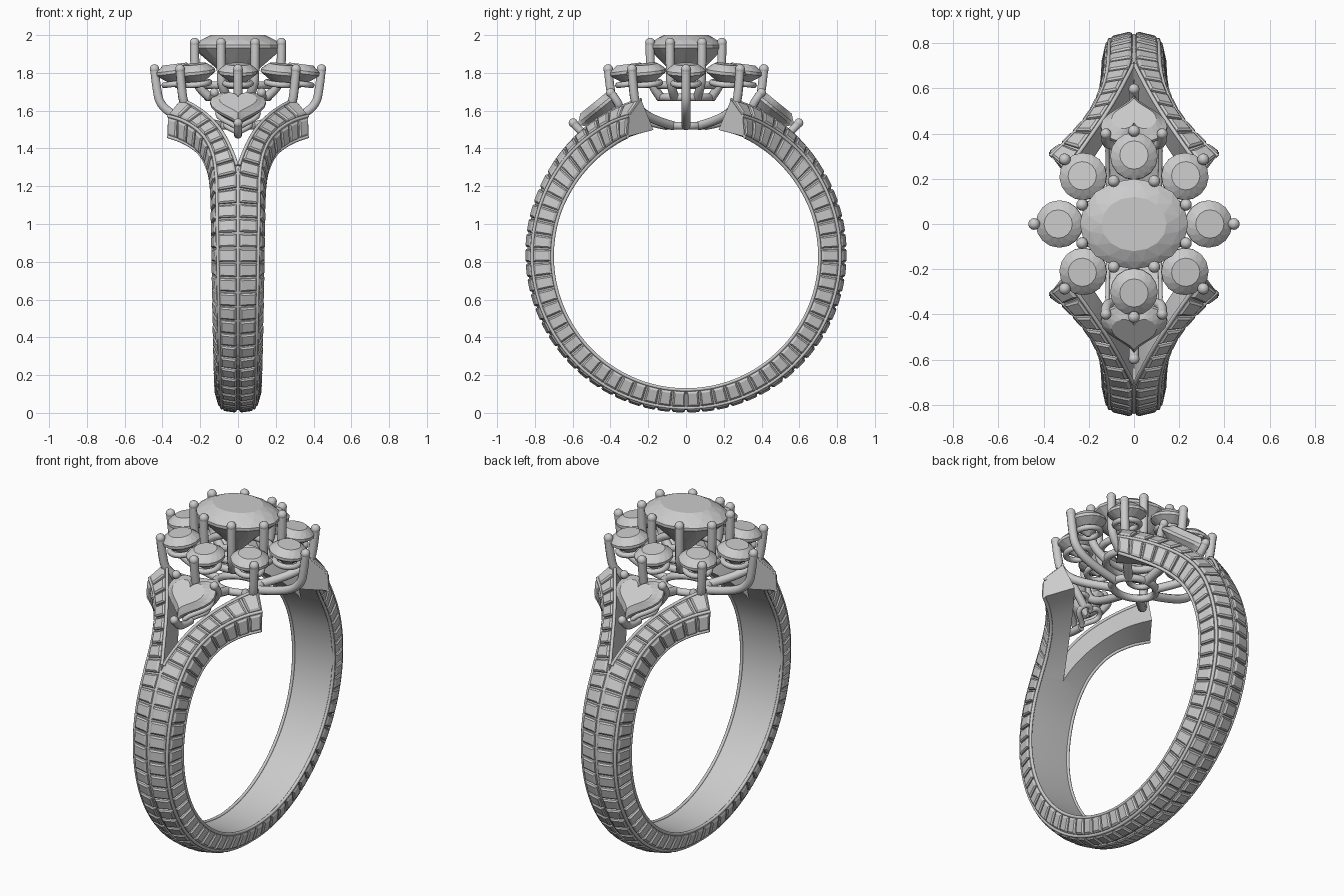
import bpy, bmesh, math
from mathutils import Vector, Matrix

if "Cube" in bpy.data.objects:
    bpy.data.objects.remove(bpy.data.objects["Cube"])
CZ = 0.83  # height of the finger-hole axis

def finish(name, bm, smooth=None, mirror=False):
    bmesh.ops.recalc_face_normals(bm, faces=bm.faces)
    me = bpy.data.meshes.new(name)
    bm.to_mesh(me)
    bm.free()
    ob = bpy.data.objects.new(name, me)
    bpy.context.collection.objects.link(ob)
    if mirror:
        m = ob.modifiers.new("mirror", 'MIRROR')
        m.use_axis = (True, True, False)
        m.merge_threshold = 0.0005
    if smooth:
        bpy.ops.object.select_all(action='DESELECT')
        ob.select_set(True)
        bpy.context.view_layer.objects.active = ob
        bpy.ops.object.shade_smooth_by_angle(angle=math.radians(smooth))
    return ob

def wires(name, paths, r, cyclic=False, mirror=False, poly=False):
    cu = bpy.data.curves.new(name, 'CURVE')
    cu.dimensions, cu.bevel_depth, cu.bevel_resolution = '3D', r, 3
    cu.use_fill_caps = True
    cu.resolution_u = 6
    for pts in paths:
        sp = cu.splines.new('POLY' if poly or cyclic else 'NURBS')
        sp.points.add(len(pts) - 1)
        for q, p in zip(sp.points, pts):
            q.co = (*p, 1)
        sp.use_cyclic_u = cyclic
        sp.use_endpoint_u = True
        sp.order_u = 3
        sp.use_smooth = True
    ob = bpy.data.objects.new(name, cu)
    bpy.context.collection.objects.link(ob)
    if mirror:
        ob.modifiers.new("mirror", 'MIRROR').use_axis = (True, True, False)
    bpy.ops.object.select_all(action='DESELECT')
    ob.select_set(True)
    bpy.context.view_layer.objects.active = ob
    bpy.ops.object.convert(target='MESH')

def tips(name, pts, r):
    bm = bmesh.new()
    for p in pts:
        bmesh.ops.create_uvsphere(bm, u_segments=14, v_segments=8, radius=r, matrix=Matrix.Translation(p))
    finish(name, bm, 60)

def ellipse(a, b, n=32, z=0.0):
    return [Vector((a * math.cos(i * 2 * math.pi / n), b * math.sin(i * 2 * math.pi / n), z)) for i in range(n)]

def gem(name, outline, mat, crown, pav, table=0.6):
    # faceted stone: table, crown, girdle, pavilion, culet; alternate rows are half-stepped
    bm, n, rows = bmesh.new(), len(outline), []
    spec = [(table, crown, 0), (0.86, crown * .55, 1), (1, .008, 0), (1, -.008, 0), (.5, -pav * .55, 1), (.08, -pav, 0)]
    for s, z, half in spec:
        row = []
        for i in range(n):
            p = outline[i].lerp(outline[(i + 1) % n], .5 * half) * s
            row.append(bm.verts.new(mat @ Vector((p.x, p.y, z))))
        rows.append(row)
    for k in range(5):
        a, b = rows[k], rows[k + 1]
        ha, hb = spec[k][2], spec[k + 1][2]
        for i in range(n):
            j = (i + 1) % n
            if ha == hb:
                bm.faces.new((a[i], a[j], b[j], b[i]))
            elif hb:
                bm.faces.new((a[i], a[j], b[i]))
                bm.faces.new((a[j], b[j], b[i]))
            else:
                bm.faces.new((a[i], b[j], b[i]))
                bm.faces.new((a[i], a[j], b[j]))
    bm.faces.new(rows[0])
    bm.faces.new(rows[-1])
    finish(name, bm)

# ---- split shank: four edge lines (x, angle from top, radius) of one quarter
keys = []
for th in range(180, 64, -10):
    f = (180 - th) / 124
    keys.append([(0, th, .815 + .035 * f), (.085 + .03 * f, th, .803 + .017 * f),
                 (.112 + .026 * f, th, .708), (0, th, .705)])
keys += [
    [(0, 58, .85), (.115, 59, .82), (.14, 60, .706), (0, 58, .70)],
    [(.045, 47, .855), (.135, 48, .82), (.157, 50, .705), (.04, 47, .70)],
    [(.11, 36.5, .86), (.19, 37.5, .815), (.205, 39.5, .705), (.10, 36, .70)],
    [(.20, 26, .862), (.28, 28.5, .81), (.285, 31.5, .705), (.18, 24.5, .70)],
    [(.30, 16, .862), (.37, 22, .80), (.372, 26, .705), (.27, 14.5, .69)]]

def catmull(a, b, c, d, t):
    return .5 * (2 * b + (c - a) * t + (2 * a - 5 * b + 4 * c - d) * t * t + (3 * b - a - 3 * c + d) * t ** 3)

def section(u):
    i = min(int(u), len(keys) - 2)
    ks = [keys[max(0, min(len(keys) - 1, i + o))] for o in (-1, 0, 1, 2)]
    out = []
    for e in range(4):
        x, th, r = (catmull(*[k[e][c] for k in ks], u - i) for c in range(3))
        th = math.radians(min(th, 180))
        out.append(Vector((max(x, 0), -r * math.sin(th), CZ + r * math.cos(th))))
    return out

M = 160
secs = [section(i * (len(keys) - 1) / M) for i in range(M + 1)]
dist = [0]
for a, b in zip(secs, secs[1:]):
    dist.append(dist[-1] + (b[1] - a[1]).length)

def at(s):  # section at a fraction of the shank's length
    s *= dist[-1]
    i = max(k for k in range(M) if dist[k] <= s)
    f = (s - dist[i]) / (dist[i + 1] - dist[i])
    return [p.lerp(q, f) for p, q in zip(secs[i], secs[i + 1])]

bm = bmesh.new()
rows = [[bm.verts.new(p) for p in s] for s in secs[::2]]
for a, b in zip(rows, rows[1:]):
    for e in range(4):
        f = (e + 1) % 4
        if e == 3 and b[0].co.x < .001:
            continue  # halves are joined here
        bm.faces.new((a[e], a[f], b[f], b[e]))
bm.faces.new(rows[-1])
finish("shank", bm, 30, mirror=True)
wires("shank_rails", [[s[e] for s in secs[::2]] for e in (1, 2)], .009, mirror=True, poly=True)
split = [s[0] for s in secs if s[0].x > .004]
wires("split_rails", [split], .009, mirror=True, poly=True)

# pillow-cut blocks in two rows along each branch
bm, N = bmesh.new(), 30
for i in range(N):
    for e in (0, 1):
        def ring(m, h):
            lo, hi = at((i + .05 + m) / N), at((i + .95 - m) / N)
            v0, v1 = .06 + m, .94 - m
            q = [lo[e].lerp(lo[e + 1], v0), lo[e].lerp(lo[e + 1], v1),
                 hi[e].lerp(hi[e + 1], v1), hi[e].lerp(hi[e + 1], v0)]
            n = (q[2] - q[0]).cross(q[3] - q[1]).normalized()
            c = sum(q, Vector()) / 4
            if n.dot(Vector((c.x + .3 * e, c.y, c.z - CZ))) < 0:
                n = -n
            return [bm.verts.new(p + n * h) for p in q]
        r = [ring(0, -.004), ring(.02, .008), ring(.12, .015)]
        for a, b in zip(r, r[1:]):
            for k in range(4):
                bm.faces.new((a[k], a[(k + 1) % 4], b[(k + 1) % 4], b[k]))
        bm.faces.new(r[2])
finish("shank_stones", bm, mirror=True)

# ---- centre stone with its eight prongs and gallery rings
gem("centre_stone", ellipse(.24, .2, 16), Matrix.Translation((0, 0, 1.94)), .06, .21)
inner = [(sx * x, sy * y) for x, y in ((.23, .085), (.09, .19)) for sx in (1, -1) for sy in (1, -1)]
wires("centre_prongs", [[(x * .65, y * .7, 1.67), (x * .92, y * .92, 1.72), (x, y, 1.8), (x, y, 1.96)]
                        for x, y in inner], .024)
tips("centre_prong_tips", [(x, y, 1.96) for x, y in inner], .026)
wires("gallery_rings", [ellipse(.16, .14, z=1.67), ellipse(.19, .165, z=1.735), ellipse(.13, .1, z=1.52)],
      .021, cyclic=True)

# ---- halo of eight round stones with seat rings and outer prongs
halo = [(.33, 0), (-.33, 0), (0, .3), (0, -.3)] + [(sx * .225, sy * .21) for sx in (1, -1) for sy in (1, -1)]
seats, paths, ends = [], [], []
for k, (x, y) in enumerate(halo):
    d = Vector((x, y, 0)).normalized()
    tilt = (d * .13 + Vector((0, 0, 1))).to_track_quat('Z', 'Y').to_matrix().to_4x4()
    mat = Matrix.Translation((x, y, 1.805)) @ tilt
    gem("halo_stone_%d" % (k + 1), ellipse(.105, .105, 16), mat, .042, .085)
    seats.append([mat @ p for p in ellipse(.068, .068, 20, -.062)])
    o = Vector((x, y, 0)) + d * .112
    ends.append(o + Vector((0, 0, 1.82)))
    base = Vector((d.x * .13, d.y * .1, 0))
    paths.append([base + Vector((0, 0, 1.52)), base.lerp(o, .5) + Vector((0, 0, 1.55)),
                  o * .93 + Vector((0, 0, 1.62)), o * .98 + Vector((0, 0, 1.73)), ends[-1]])
wires("halo_seats", seats, .016, cyclic=True)
wires("halo_prongs", paths, .024)
tips("halo_prong_tips", ends, .026)

# ---- heart stones on both shoulders with baskets
heart = []
for i in range(32):
    t = i * 2 * math.pi / 32
    hy = 13 * math.cos(t) - 4.2 * math.cos(2 * t) - 2 * math.cos(3 * t) - math.cos(4 * t)
    heart.append(Vector((.0092 * 16 * math.sin(t) ** 3, .0093 * (hy + 2), 0)))
for name, turn in (("front", 0), ("back", math.pi)):
    mat = (Matrix.Rotation(turn, 4, 'Z') @ Matrix.Translation((0, -.465, 1.61))
           @ Matrix.Rotation(math.radians(39), 4, 'X'))
    gem(name + "_heart_stone", heart, mat, .04, .12, .68)
    wires(name + "_heart_basket", [[mat @ (p * s + Vector((0, 0, z))) for p in heart]
                                   for s, z in ((.72, -.06), (.45, -.12))], .015, cyclic=True)
    legs = [(0, -.15), (.125, .105), (-.125, .105)]
    wires(name + "_heart_prongs", [[mat @ Vector(p) for p in ((x * .45, y * .45, -.12), (x * .9, y * .9, -.07),
                                    (x, y, -.02), (x, y, .025))] for x, y in legs], .022)
    tips(name + "_heart_prong_tips", [mat @ Vector((x, y, .025)) for x, y in legs], .024)
